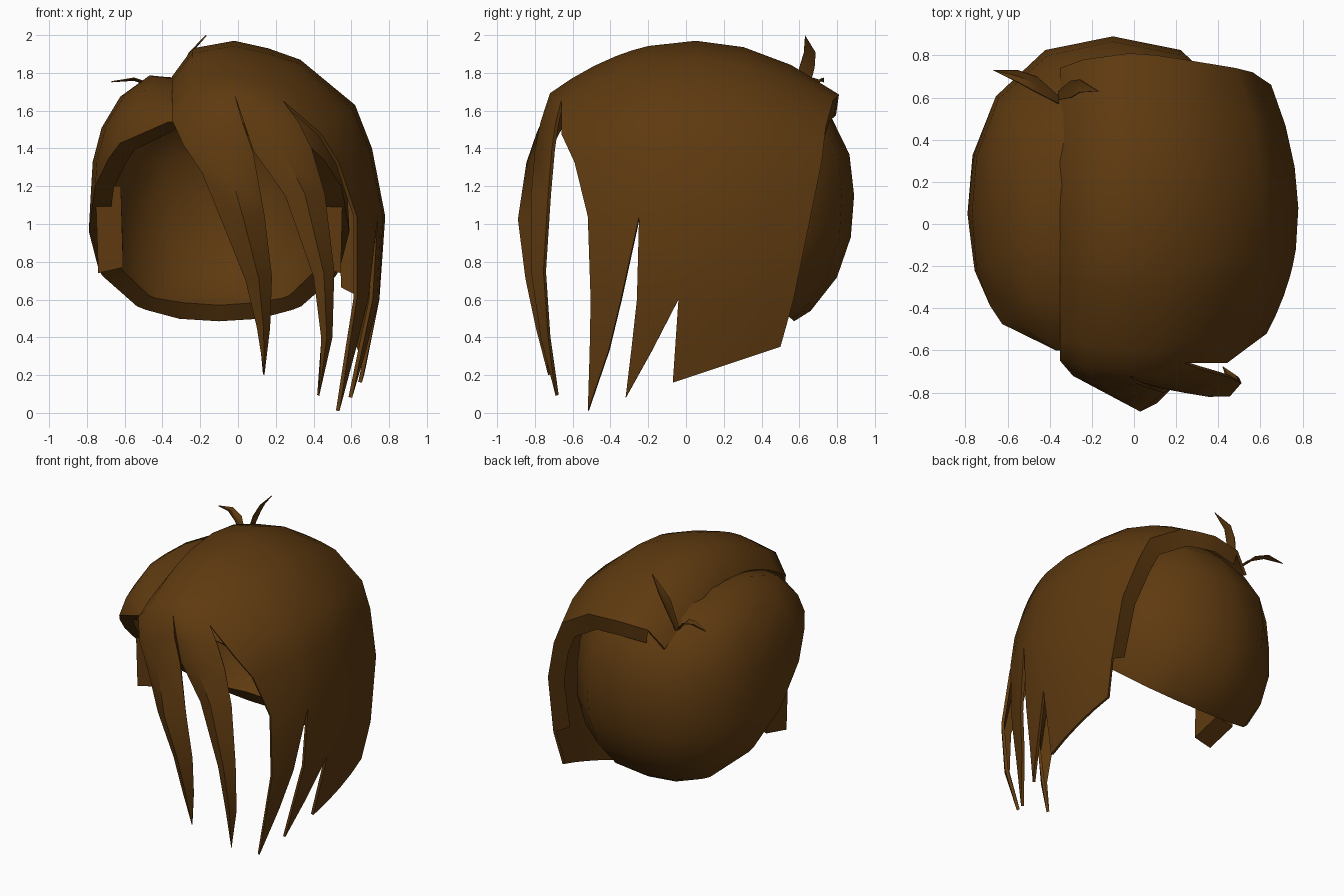
import bpy, bmesh
from mathutils import Vector

cube = bpy.data.objects.get("Cube")
if cube:
    bpy.data.objects.remove(cube, do_unlink=True)

BROWN = (0.112, 0.042, 0.005, 1)
brown = bpy.data.materials.new("hair_brown")
brown.use_nodes = True
brown.diffuse_color = BROWN
bsdf = next(n for n in brown.node_tree.nodes if n.type == "BSDF_PRINCIPLED")
bsdf.inputs["Base Color"].default_value = BROWN
bsdf.inputs["Roughness"].default_value = 0.8


def lerp(a, b, t):
    return a + (b - a) * t


def clamp(t):
    return max(0.0, min(1.0, t))


def finish(name, bm, thickness=0):
    """Turn a bmesh into a shaded object, thickened inwards."""
    bmesh.ops.remove_doubles(bm, verts=bm.verts, dist=0.0005)
    mesh = bpy.data.meshes.new(name)
    bm.to_mesh(mesh)
    bm.free()
    obj = bpy.data.objects.new(name, mesh)
    bpy.context.collection.objects.link(obj)
    mesh.materials.append(brown)
    bpy.ops.object.select_all(action="DESELECT")
    obj.select_set(True)
    bpy.context.view_layer.objects.active = obj
    if thickness:
        solid = obj.modifiers.new("thickness", "SOLIDIFY")
        solid.thickness = thickness
        solid.offset = -1
        bpy.ops.object.modifier_apply(modifier=solid.name)
    bpy.ops.object.shade_smooth_by_angle(angle=0.8)


def add_grid(bm, rows):
    """Skin a list of equally long rows of points."""
    grid = [[bm.verts.new(p) for p in row] for row in rows]
    for a, b in zip(grid, grid[1:]):
        for i in range(len(a) - 1):
            bm.faces.new((a[i], b[i], b[i + 1], a[i + 1]))


# Rounded back shell, dipped under the cover, cut by a sloping plane and hemmed
POWER = 2.35
CENTRE = Vector((-0.1, 0.05, 1.15))
bm = bmesh.new()
bmesh.ops.create_uvsphere(bm, u_segments=16, v_segments=12, radius=1)
for v in bm.verts:
    d = v.co.copy()
    x = CENTRE.x + d.x * 0.68
    rx = 0.68 + 0.05 * clamp(-d.z * 1.5)
    ry = 0.84 if d.y > 0 else 0.84 - 0.1 * clamp((x + 0.3) / 0.6)
    back = clamp((x + 0.35) / 0.3) * clamp((0.5 - x) / 0.3) * clamp(d.y * 1.5)
    dip = 0.11 * clamp((x + 0.46) / 0.14) * (1 - 0.75 * back)
    rz = 0.8 if d.z < 0 else 0.73 - dip
    size = sum(abs(c / r) ** POWER for c, r in zip(d, (rx, ry, rz)))
    v.co = CENTRE + d / size ** (1 / POWER)
bmesh.ops.bisect_plane(bm, geom=bm.verts[:] + bm.edges[:] + bm.faces[:],
                       plane_co=(0, 0, 1.0), plane_no=(0, 0.9, 1), clear_inner=True)
finish("back_shell", bm, 0.1)

# Swept cover: x, z of the crest, then front and back y
CREST = [(-0.35, 1.78, -0.65, 0.74), (-0.24, 1.93, -0.69, 0.78),
         (-0.02, 1.97, -0.72, 0.81), (0.16, 1.93, -0.715, 0.8),
         (0.33, 1.87, -0.66, 0.78), (0.62, 1.63, -0.66, 0.74),
         (0.71, 1.4, -0.59, 0.72), (0.78, 1.04, -0.52, 0.66)]
SIDE = [(1.04, 0.78), (0.6, 0.75), (0.16, 0.66), (0, 0.63)]
# Each lock: columns, share of the cover, then rows of front z, back z, front y, back y
LOCKS = [
    (3, 0, 0.23, [(0.6, 0.6, -0.505, -0.345), (0.33, 0.33, -0.51, -0.41),
                  (0.01, 0.01, -0.52, -0.52)]),
    (2, 0.23, 0.34, [(0.6, 0.6, -0.26, -0.04), (0.33, 0.33, -0.29, -0.18),
                     (0.08, 0.08, -0.32, -0.32)]),
    (4, 0.34, 1, [(0.6, 0.6, -0.04, 0.57), (0.16, 0.35, -0.07, 0.5)]),
]
# Front strands: left z, right z, left x, right x, left y, right y, bulge
STRANDS = [
    (0, [(1.42, 1.55, -0.29, 0.02, -0.72, -0.76, 0.05),
         (1.27, 1.38, -0.19, 0.08, -0.77, -0.78, 0.07),
         (1.0, 1.05, -0.08, 0.14, -0.81, -0.8, 0.085),
         (0.7, 0.72, 0.04, 0.18, -0.8, -0.78, 0.06),
         (0.45, 0.45, 0.1, 0.17, -0.78, -0.75, 0.03),
         (0.2, 0.2, 0.14, 0.14, -0.73, -0.73, 0)]),
    (2, [(1.54, 1.54, 0.03, 0.32, -0.75, -0.69, 0.05),
         (1.39, 1.4, 0.08, 0.39, -0.77, -0.71, 0.06),
         (1.15, 1.16, 0.25, 0.46, -0.79, -0.73, 0.06),
         (0.72, 0.75, 0.4, 0.51, -0.8, -0.755, 0.04),
         (0.4, 0.4, 0.44, 0.5, -0.77, -0.73, 0.02),
         (0.09, 0.09, 0.43, 0.43, -0.69, -0.69, 0)]),
]


def side_x(z):
    for (z0, x0), (z1, x1) in zip(SIDE, SIDE[1:]):
        if z >= z1:
            return lerp(x0, x1, (z0 - z) / (z0 - z1))
    return SIDE[-1][1]


def cover_point(x, z, y):
    """Sink the crest point inwards away from the middle."""
    n = Vector((max(x, 0), 0, max(z - 1.1, 0))).normalized()
    sag = lerp(0.3, 0.48, clamp(z))
    if y > 0.04:
        sag *= 1 - 0.3 * n.x
    return Vector((x, y, z)) - n * sag * (y - 0.04) ** 2


bm = bmesh.new()
for cols, f0, f1, tail in LOCKS:
    steps = [i / cols for i in range(cols + 1)]
    rows = [[cover_point(x, z, lerp(yf, yb, lerp(f0, f1, t))) for t in steps]
            for x, z, yf, yb in CREST]
    for zf, zb, yf, yb in tail:
        rows.append([cover_point(side_x(lerp(zf, zb, t)), lerp(zf, zb, t),
                                 lerp(yf, yb, t)) for t in steps])
    add_grid(bm, rows)
# The strands grow out of the front edge of the cover
for start, table in STRANDS:
    rows = [[cover_point(x, z, yf) for x, z, yf, yb in CREST[start:start + 3]]]
    for zl, zr, xl, xr, yl, yr, bulge in table:
        rows.append([(lerp(xl, xr, t), lerp(yl, yr, t) - bulge * (t == 0.5),
                      lerp(zl, zr, t)) for t in (0, 0.5, 1)])
    add_grid(bm, rows)
finish("swept_cover_with_strands", bm, 0.02)

# Hem closing the gap between the back edge of the cover and the shell
bm = bmesh.new()
rows = []
for x, z, yf, yb in CREST[1:] + [(0.75, 0.6, 0, 0.57)]:
    edge = cover_point(x, z, yb)
    rows.append([edge, edge.lerp(Vector((CENTRE.x, yb - 0.1, 1.0)), 0.16)])
add_grid(bm, rows)
finish("cover_back_hem", bm)

# Sideburns with slanted, tapering ends
for name, outer, inner in (("right_sideburn", -0.755, -0.62), ("left_sideburn", 0.555, 0.43)):
    bm = bmesh.new()
    bmesh.ops.create_cube(bm, size=1)
    for v in bm.verts:
        front, out, low = v.co.y < 0, v.co.x < 0, v.co.z < 0
        z = (0.74 if front else 0.8) + (0 if out else 0.03)
        x = (outer if out else inner) * (0.98 if low else 1)
        v.co = (x, -0.1 if front else 0.13, z if low else 1.2)
    bmesh.ops.recalc_face_normals(bm, faces=bm.faces)
    finish(name, bm)

# Stray tufts at the back end of the parting
TUFTS = {
    "tall_tuft": [(-0.36, 0.61, 1.64, 0.02), (-0.3, 0.64, 1.83, 0.04),
                  (-0.26, 0.655, 1.91, 0.03), (-0.17, 0.63, 2.0, 0)],
    "low_tuft": [(-0.36, 0.59, 1.64, 0.02), (-0.46, 0.66, 1.74, 0.04),
                 (-0.55, 0.7, 1.77, 0.03), (-0.67, 0.73, 1.75, 0)],
}
for name, path in TUFTS.items():
    bm = bmesh.new()
    add_grid(bm, [[(x, y - w, z), (x, y, z - w * 0.4), (x, y + w, z)] for x, y, z, w in path])
    finish(name, bm, 0.006)
